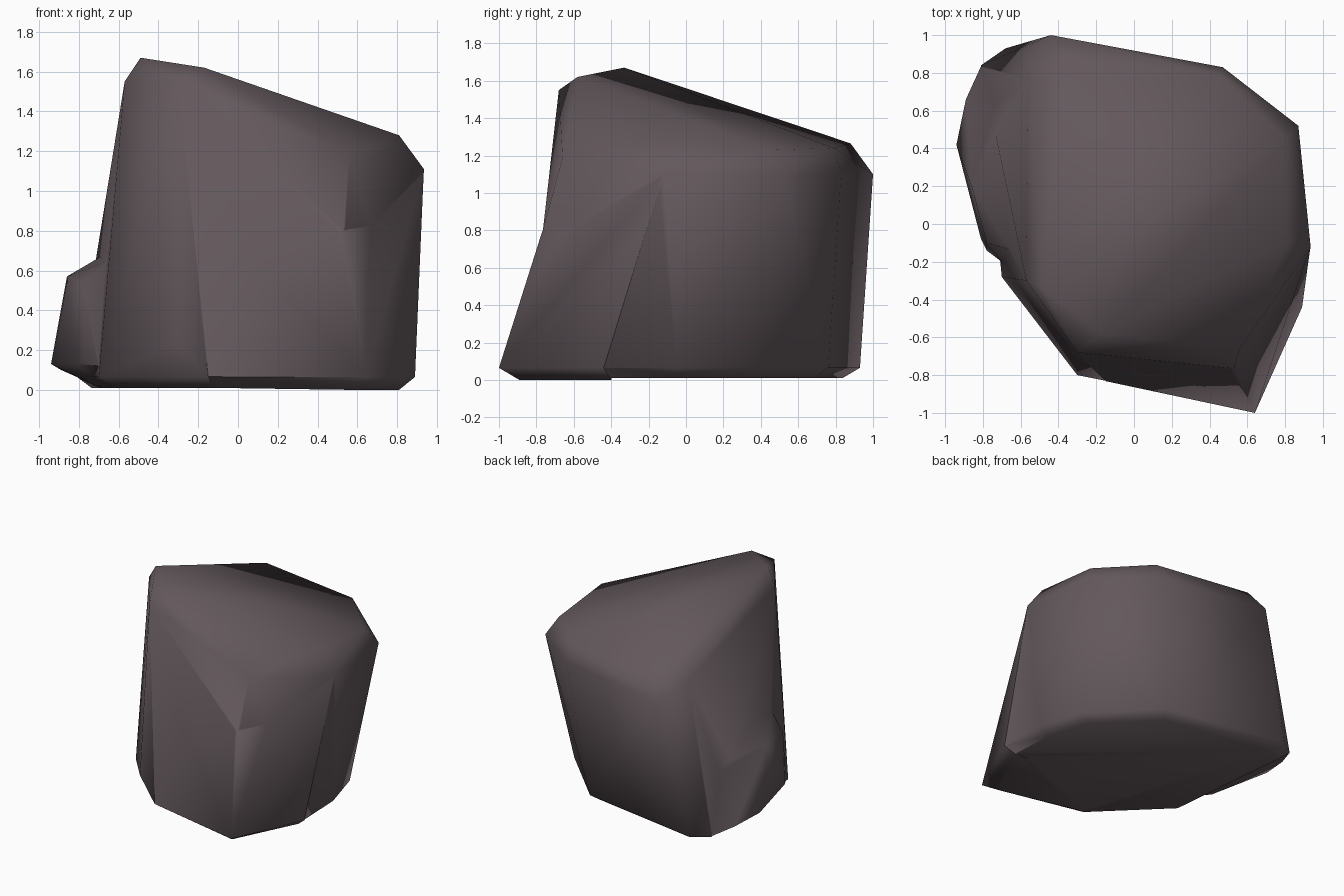
import bpy, bmesh, math

if "Cube" in bpy.data.objects:
    bpy.data.objects.remove(bpy.data.objects["Cube"])

stone = bpy.data.materials.new("dark warm grey stone")
stone.diffuse_color = (0.125, 0.098, 0.107, 1)
stone.use_nodes = True
stone.node_tree.nodes["Principled BSDF"].inputs["Base Color"].default_value = stone.diffuse_color


def hull_rock(name, points):
    """Faceted rock: the convex hull of a few corner points."""
    bm = bmesh.new()
    for p in points:
        bm.verts.new(p)
    res = bmesh.ops.convex_hull(bm, input=bm.verts[:])
    junk = [g for g in res["geom_interior"] if isinstance(g, bmesh.types.BMVert)]
    bmesh.ops.delete(bm, geom=junk, context='VERTS')
    bmesh.ops.recalc_face_normals(bm, faces=bm.faces[:])
    me = bpy.data.meshes.new(name)
    bm.to_mesh(me)
    bm.free()
    ob = bpy.data.objects.new(name, me)
    bpy.context.collection.objects.link(ob)
    me.materials.append(stone)
    return ob


def fuse(base, extra):
    """Weld one rock into another so no inner surfaces remain."""
    mod = base.modifiers.new("fuse", 'BOOLEAN')
    mod.operation = 'UNION'
    mod.solver = 'EXACT'
    mod.object = extra
    bpy.context.view_layer.objects.active = base
    bpy.ops.object.modifier_apply(modifier=mod.name)
    bpy.data.objects.remove(extra)


# main boulder: foot ring, its inset sole, shoulder ring, sloping crown
foot = [(-.15, -.83), (.54, -.84), (.885, -.44), (.87, -.05), (.77, .30),
        (.31, .76), (-.68, .93), (-.81, .84), (-.70, -.28)]
sole = [(x * .91, y * .90, .01) for x, y in foot]
foot = [(x, y, .065) for x, y in foot]
shoulder = [(.935, -.12, 1.11), (.87, .52, 1.10), (.47, .83, 1.11),
            (-.44, 1.0, 1.10), (-.30, -.80, .24), (.53, -.765, .80)]
crown = [(.81, -.10, 1.28), (.80, .45, 1.23), (.45, .79, 1.24),
         (-.37, .88, 1.265), (-.56, .77, 1.21), (-.49, -.33, 1.67),
         (-.17, -.58, 1.62), (-.30, -.68, 1.55), (-.57, -.30, 1.55),
         (.56, -.66, 1.19)]
rock = hull_rock("boulder", sole + foot + shoulder + crown)

# toe flaring out at the lower front right, flush with the right flank
toe = [(.64, -1.0, .065), (.89, -.44, .065), (-.15, -.832, .066),
       (.57, -.89, .0), (.81, -.40, .0), (-.12, -.74, .01), (.50, -.962, .066),
       (.53, -.767, .80), (.934, -.12, 1.10), (.0, -.72, .75), (.2, -.4, .05)]
fuse(rock, hull_rock("toe", toe))

# low bulge on the left flank
bulge = [(-.86, .20, .57), (-.73, .64, .47), (-.65, -.14, .65), (-.69, .15, .67),
         (-.78, -.10, .53), (-.81, -.08, .13), (-.94, .42, .13), (-.89, .66, .10),
         (-.81, .835, .068), (-.70, -.20, .12), (-.78, -.14, .14), (-.80, .42, .06),
         (-.71, .05, .02), (-.72, .75, .03), (-.45, .10, .50), (-.45, .50, .40),
         (-.45, .30, .05)]
fuse(rock, hull_rock("side_bulge", bulge))

# soft shading over the whole stone
bpy.ops.object.select_all(action='DESELECT')
rock.select_set(True)
bpy.context.view_layer.objects.active = rock
bpy.ops.object.shade_smooth_by_angle(angle=math.radians(60))
